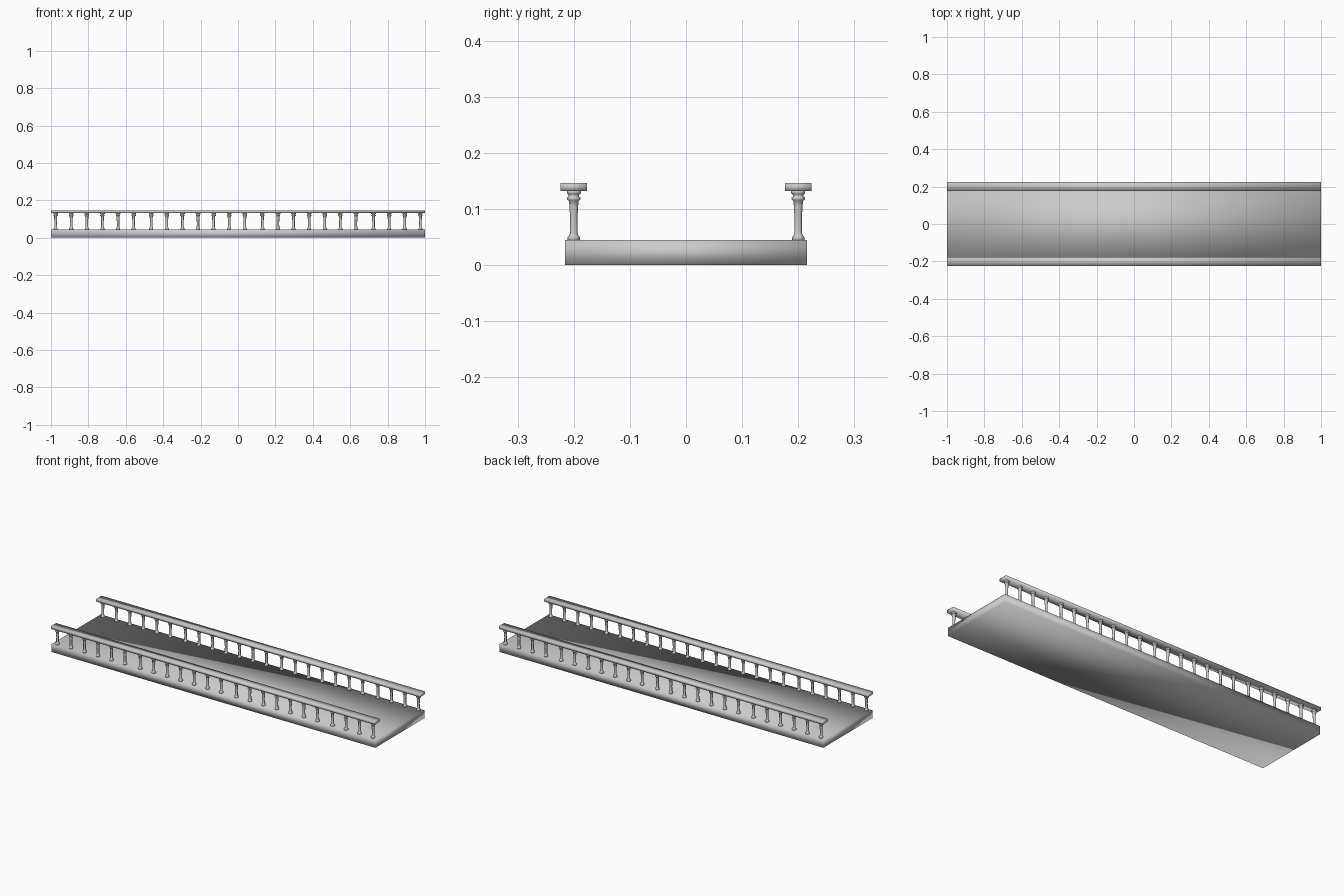
import bpy, bmesh, math

cube = bpy.data.objects.get("Cube")
if cube:
    bpy.data.objects.remove(cube, do_unlink=True)

stone = bpy.data.materials.new("grey stone")
stone.use_nodes = True
stone.diffuse_color = (0.6, 0.6, 0.6, 1)
stone.node_tree.nodes["Principled BSDF"].inputs["Base Color"].default_value = (0.6, 0.6, 0.6, 1)


def add_object(name, mesh, location):
    obj = bpy.data.objects.new(name, mesh)
    obj.location = location
    bpy.context.collection.objects.link(obj)
    return obj


def finish(bm, name):
    bmesh.ops.recalc_face_normals(bm, faces=bm.faces)
    for face in bm.faces:
        face.smooth = True
    mesh = bpy.data.meshes.new(name)
    bm.to_mesh(mesh)
    bm.free()
    mesh.materials.append(stone)
    return mesh


def box(name, size):
    bm = bmesh.new()
    bmesh.ops.create_cube(bm, size=1)
    bmesh.ops.scale(bm, vec=size, verts=bm.verts)
    return finish(bm, name)


def turned(name, profile, sides=12):
    # Stack of rings following the (radius, height) profile, capped at both ends
    bm = bmesh.new()
    rings = []
    for r, z in profile:
        angles = [2 * math.pi * i / sides for i in range(sides)]
        rings.append([bm.verts.new((r * math.cos(a), r * math.sin(a), z)) for a in angles])
    for low, high in zip(rings, rings[1:]):
        for i in range(sides):
            j = (i + 1) % sides
            bm.faces.new((low[i], low[j], high[j], high[i]))
    bm.faces.new(rings[0][::-1])
    bm.faces.new(rings[-1])
    return finish(bm, name)


# Bridge deck
add_object("deck", box("deck", (2, 0.432, 0.045)), (0, 0, 0.0225))

# Handrails and turned balusters along both edges
rail_mesh = box("handrail", (2, 0.047, 0.015))
profile = [(0.0108, 0.044), (0.0108, 0.050), (0.0085, 0.053), (0.0068, 0.057),
           (0.0066, 0.085), (0.0078, 0.105), (0.0085, 0.115), (0.0118, 0.117),
           (0.0118, 0.121), (0.0090, 0.122), (0.0090, 0.126), (0.0125, 0.128),
           (0.0125, 0.133)]
baluster_mesh = turned("baluster", profile)

# Balusters stand in runs, with a slightly wider gap between runs
positions = []
x = -0.975
for run in (6, 7, 7, 4):
    for i in range(run):
        positions.append(x)
        x += 0.0834
    x += 0.0106

for side, y in (("front", -0.2), ("back", 0.2)):
    add_object(side + "_handrail", rail_mesh, (0, y, 0.1395))
    for number, x in enumerate(positions, 1):
        add_object(f"{side}_baluster_{number}", baluster_mesh, (x, y, 0))
